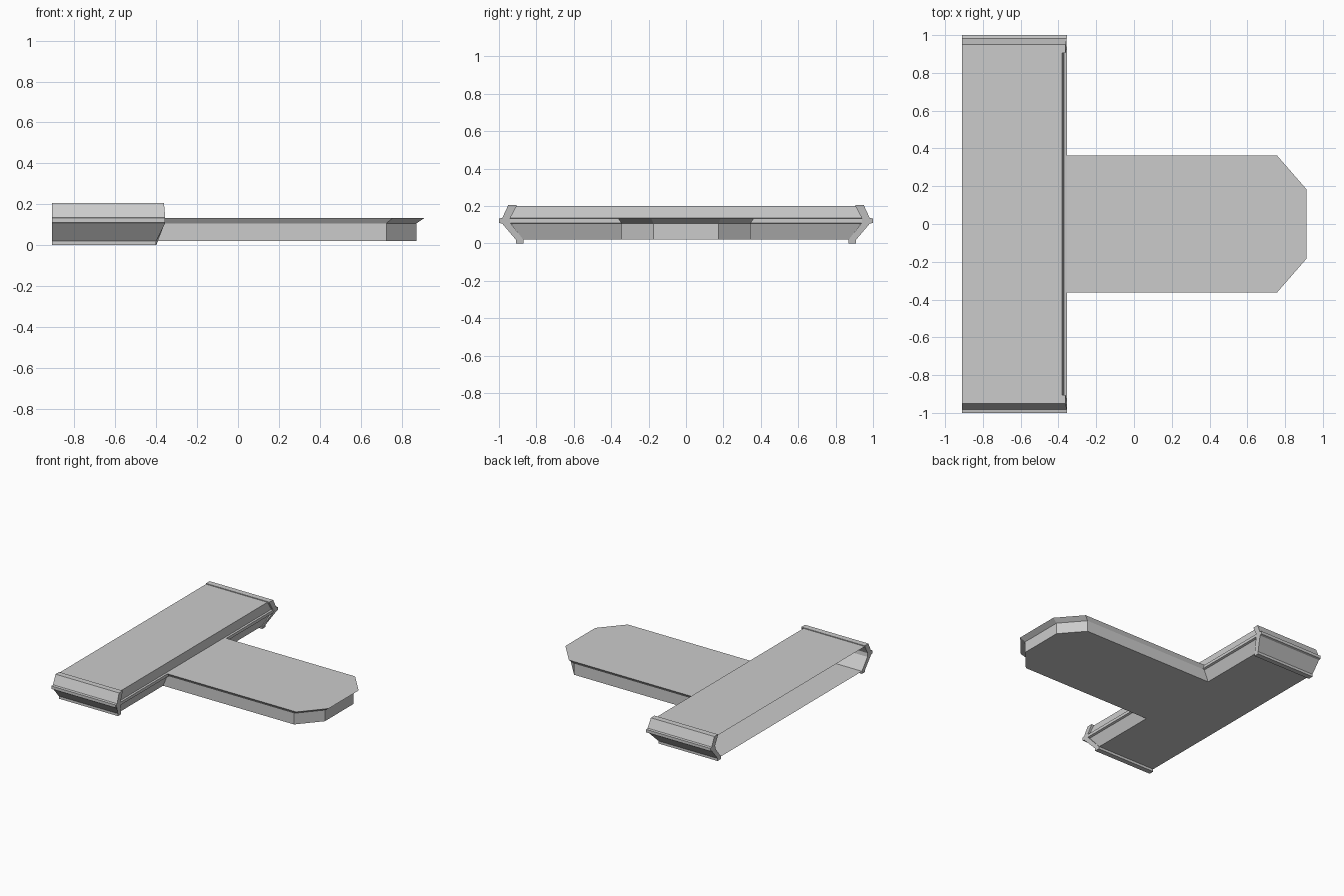
import bpy

if "Cube" in bpy.data.objects:
    bpy.data.objects.remove(bpy.data.objects["Cube"])

BACK = -0.91


def make_object(name, verts, faces):
    mesh = bpy.data.meshes.new(name)
    mesh.from_pydata(verts, [], faces)
    mesh.update()
    obj = bpy.data.objects.new(name, mesh)
    bpy.context.collection.objects.link(obj)
    return obj


def loft(name, rings, closed=True, start_cap=False, end_cap=False):
    """Skin equal-length rings of points with quads."""
    n = len(rings[0])
    verts = [p for ring in rings for p in ring]
    faces = []
    for r in range(len(rings) - 1):
        for i in range(n if closed else n - 1):
            j = (i + 1) % n
            faces.append((r * n + i, r * n + j, (r + 1) * n + j, (r + 1) * n + i))
    if start_cap:
        faces.append(tuple(reversed(range(n))))
    if end_cap:
        faces.append(tuple(range((len(rings) - 1) * n, len(rings) * n)))
    return make_object(name, verts, faces)


# Crossbar shell, open at the back: (x, z, half length in y)
bar = [(BACK, 0.2, 0.905), (-0.38, 0.2, 0.905), (-0.37, 0.135, 0.94),
       (-0.355, 0.133, 0.94), (-0.355, 0.11, 0.94), (-0.37, 0.105, 0.935),
       (-0.405, 0.02, 0.87), (BACK, 0.02, 0.87)]
loft("crossbar_shell", [[(x, s * h, z) for x, z, h in bar] for s in (-1, 1)],
     closed=False)

# End frames, mirrored: (y, z, x of the front edge)
frame = [(0.905, 0.206, -0.362), (0.95, 0.206, -0.362), (0.982, 0.136, -0.356),
         (1.0, 0.133, -0.356), (1.0, 0.11, -0.356), (0.982, 0.105, -0.358),
         (0.91, 0.02, -0.4), (0.91, 0.0, -0.4), (0.87, 0.0, -0.4),
         (0.87, 0.02, -0.4), (0.937, 0.107, -0.358), (0.94, 0.135, -0.356),
         (0.905, 0.2, -0.362)]
for name, side in (("end_frame_left", -1), ("end_frame_right", 1)):
    pts = frame if side < 0 else frame[::-1]
    loft(name, [[(BACK, side * y, z) for y, z, _ in pts],
                [(x, side * y, z) for y, z, x in pts]],
         start_cap=True, end_cap=True)


# Stem with a chamfered tip and a flared rim below the deck
def stem_outline(z, root, shoulder, tip, half, tip_half):
    return [(root, -half, z), (shoulder, -half, z), (tip, -tip_half, z),
            (tip, tip_half, z), (shoulder, half, z), (root, half, z)]


loft("stem", [stem_outline(0.02, -0.405, 0.725, 0.873, 0.345, 0.175),
              stem_outline(0.107, -0.37, 0.725, 0.873, 0.345, 0.175),
              stem_outline(0.133, -0.37, 0.757, 0.912, 0.363, 0.185)],
     closed=False, start_cap=True, end_cap=True)
